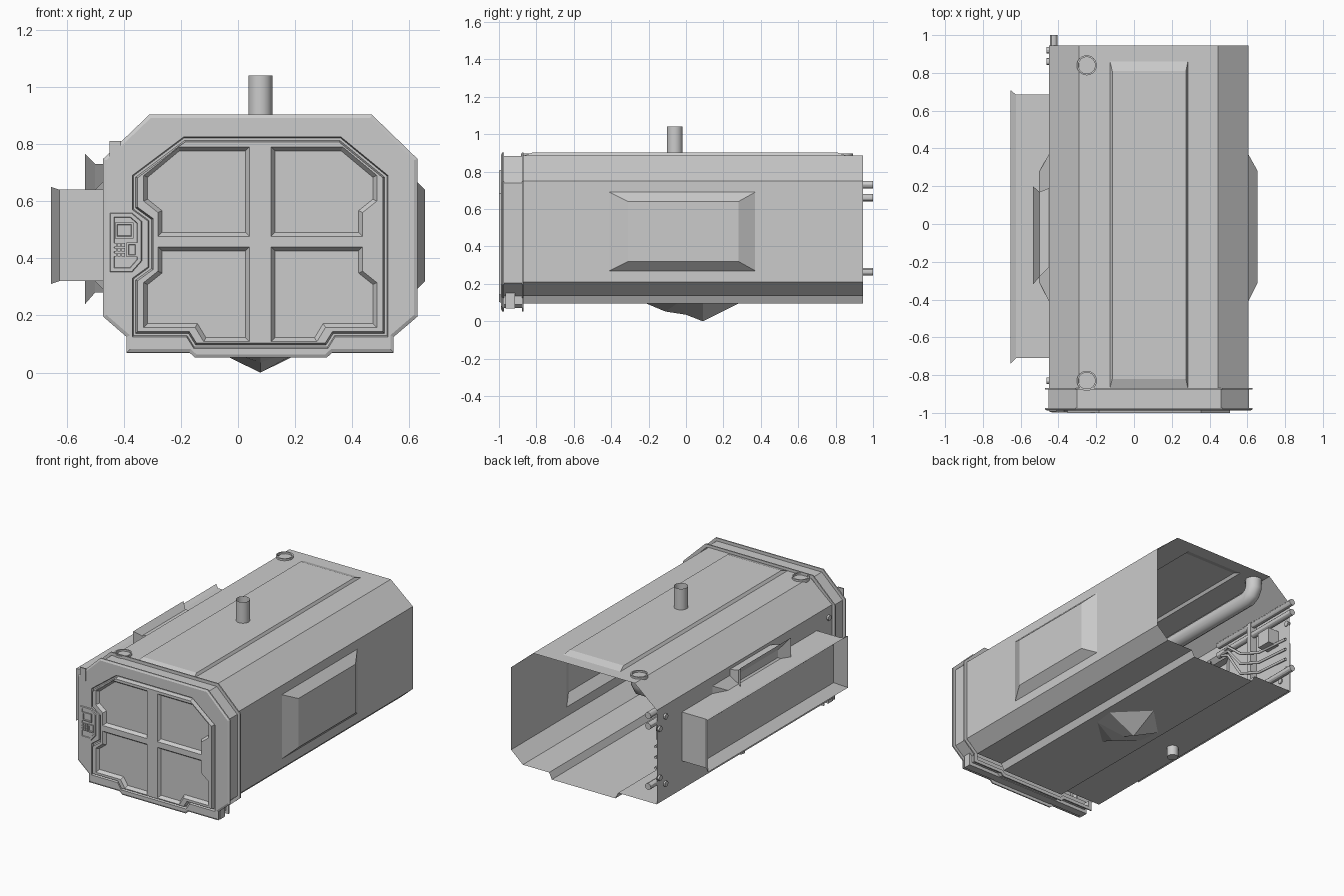
import bpy, bmesh, math
from mathutils import Vector, Matrix

if "Cube" in bpy.data.objects:
    bpy.data.objects.remove(bpy.data.objects["Cube"])

CX = 0.078  # centre line of the hull


def finish(name, bm, smooth=False):
    bmesh.ops.recalc_face_normals(bm, faces=bm.faces[:])
    me = bpy.data.meshes.new(name)
    bm.to_mesh(me)
    bm.free()
    ob = bpy.data.objects.new(name, me)
    bpy.context.collection.objects.link(ob)
    if smooth:
        bpy.ops.object.select_all(action='DESELECT')
        ob.select_set(True)
        bpy.context.view_layer.objects.active = ob
        bpy.ops.object.shade_smooth_by_angle()
    return ob


def loft(bm, loops, cap=False):
    """Bridge closed loops of points in order; returns the vertex loops."""
    vl = [[bm.verts.new(p) for p in lp] for lp in loops]
    for a, b in zip(vl, vl[1:]):
        n = len(a)
        for i in range(n):
            bm.faces.new((a[i], a[(i + 1) % n], b[(i + 1) % n], b[i]))
    if cap:
        bm.faces.new(vl[-1])
    return vl


def fill(bm, loops):
    """Fill a flat front-facing outline with holes."""
    edges = []
    for lp in loops:
        for i in range(len(lp)):
            pair = (lp[i], lp[(i + 1) % len(lp)])
            edges.append(bm.edges.get(pair) or bm.edges.new(pair))
    bmesh.ops.triangle_fill(bm, use_beauty=True, edges=edges, normal=(0, -1, 0))


def inset(poly, d):
    area = sum(a[0] * b[1] - b[0] * a[1] for a, b in zip(poly, poly[1:] + poly[:1]))
    s = 1 if area > 0 else -1
    out = []
    for i, p in enumerate(poly):
        e1 = (Vector(p) - Vector(poly[i - 1])).normalized()
        e2 = (Vector(poly[(i + 1) % len(poly)]) - Vector(p)).normalized()
        n1, n2 = Vector((-e1.y, e1.x)) * s, Vector((-e2.y, e2.x)) * s
        out.append(tuple(Vector(p) + (n1 + n2) * (d / (1 + n1.dot(n2)))))
    return out


def at_y(poly, y):
    return [(p[0], y, p[1]) for p in poly]


def rect_x(x, y0, y1, z0, z1):
    return [(x, y0, z0), (x, y1, z0), (x, y1, z1), (x, y0, z1)]


def rect_z(z, x0, x1, y0, y1):
    return [(x0, y0, z), (x1, y0, z), (x1, y1, z), (x0, y1, z)]


def stepped(name, loops):
    bm = bmesh.new()
    loft(bm, loops, cap=True)
    return finish(name, bm)


def box(name, x0, x1, y0, y1, z0, z1):
    bm = bmesh.new()
    lo, hi = loft(bm, [rect_z(z0, x0, x1, y0, y1), rect_z(z1, x0, x1, y0, y1)], cap=True)
    bm.faces.new(lo)
    return finish(name, bm)


def cylinder(name, pos, r, depth, axis='Z', caps=True, sides=16):
    bm = bmesh.new()
    rot = {'Z': Matrix(), 'X': Matrix.Rotation(math.pi / 2, 4, 'Y'), 'Y': Matrix.Rotation(math.pi / 2, 4, 'X')}[axis]
    bmesh.ops.create_cone(bm, cap_ends=caps, segments=sides, radius1=r, radius2=r, depth=depth,
                          matrix=Matrix.Translation(pos) @ rot)
    return finish(name, bm, True)


def tube(name, pts, r, res=2):
    cu = bpy.data.curves.new(name, 'CURVE')
    cu.dimensions = '3D'
    cu.bevel_depth, cu.bevel_resolution = r, res
    sp = cu.splines.new('POLY')
    sp.points.add(len(pts) - 1)
    for p, c in zip(sp.points, pts):
        p.co = (*c, 1)
        sp.use_smooth = True
    ob = bpy.data.objects.new(name, cu)
    bpy.context.collection.objects.link(ob)
    return ob


# Hull shell, open at the back
Y0, Y1 = -0.87, 0.945
for name, prof in {
    "floor": [(.605, .21), (.52, .135), (.33, .135), (.31, .094), (-.15, .094), (-.17, .135), (-.45, .135)],
    "roof_chamfer_right": [(.605, .75), (.445, .885)],
    "roof_chamfer_left": [(-.45, .75), (-.29, .885)],
}.items():
    bm = bmesh.new()
    rows = [[bm.verts.new((x, y, z)) for x, z in prof] for y in (Y0, Y1)]
    for i in range(len(prof) - 1):
        bm.faces.new((rows[0][i], rows[0][i + 1], rows[1][i + 1], rows[1][i]))
    finish(name, bm)
stepped("roof", [rect_z(.885, -.29, .445, Y0, Y1), rect_z(.885, -.127, .285, -.869, .86),
                 rect_z(.902, -.115, .275, -.82, .81)])
for name, x, s, zb in (("wall_right", .605, 1, .21), ("wall_left", -.45, -1, .135)):
    stepped(name, [rect_x(x, Y0, Y1, zb, .75), rect_x(x, -.41, .37, .27, .69),
                   rect_x(x + .05 * s, -.31, .28, .32, .64)])

# Left side trays with flared rims
stepped("side_tray_long", [rect_x(-.45, -.71, .685, .32, .64), rect_x(-.625, -.71, .685, .32, .64),
                           rect_x(-.655, -.74, .71, .31, .65), rect_x(-.60, -.67, .645, .355, .605)])
stepped("side_tray_short", [rect_x(-.45, -.23, .19, .28, .73), rect_x(-.50, -.28, .17, .28, .73),
                            rect_x(-.535, -.32, .20, .24, .765), rect_x(-.49, -.25, .14, .3, .7)])

# Front frame with two thin flanges, door groove and four recessed door panels
outline = [(-.31, .903), (.468, .903), (.628, .748), (.628, .196), (.545, .125), (.545, .07), (.33, .07), (.31, .052),
           (-.15, .052), (-.17, .07), (-.39, .07), (-.39, .125), (-.472, .196), (-.472, .748)]
door = [(-.19, .825), (.36, .825), (.525, .69), (.525, .125), (.34, .125), (.315, .085), (-.155, .085), (-.18, .125),
        (-.37, .125), (-.37, .33), (-.315, .37), (-.315, .53), (-.37, .57), (-.37, .69)]
upper = [(-.21, .79), (.04, .79), (.04, .477), (-.28, .477), (-.28, .56), (-.33, .60), (-.33, .69)]
lower = [(-.28, .44), (.04, .44), (.04, .108), (-.12, .108), (-.15, .158), (-.33, .158), (-.33, .315), (-.28, .355)]
bm = bmesh.new()
frame = loft(bm, [at_y(inset(outline, d), y) for d, y in (
    (.022, -.868), (0, -.868), (0, -.876), (.02, -.876), (.02, -.974), (0, -.974), (0, -.982), (.012, -.988))])
groove = loft(bm, [at_y(inset(door, d), y) for d, y in ((0, -.988), (.004, -.972), (.012, -.972), (.018, -1.0))])
fill(bm, [frame[-1], groove[0]])
holes = []
for poly in (upper, lower):
    for mirror in (False, True):
        p = [(2 * CX - x, z) for x, z in poly] if mirror else poly
        holes.append(loft(bm, [at_y(p, -1.0), at_y(inset(p, .014), -.98)], cap=True)[0])
fill(bm, [groove[-1]] + holes)
finish("front_frame_and_door", bm)

# Lower sill beam and corner block
box("front_sill", -.39, .545, -.965, -.915, .068, .15)
box("corner_block", -.45, -.41, -.992, -.984, .73, .81)

# Control panel with screen and keys
pad = [(-.45, .56), (-.37, .56), (-.335, .53), (-.335, .39), (-.37, .35), (-.45, .35)]
stepped("control_panel", [at_y(pad, -.985), at_y(inset(pad, .004), -.994), at_y(inset(pad, .016), -.994),
                          at_y(inset(pad, .018), -.990)])


def bezel(name, x0, x1, z0, z1):
    r = [(x0, z0), (x1, z0), (x1, z1), (x0, z1)]
    stepped(name, [at_y(r, -.989), at_y(r, -.998), at_y(inset(r, .007), -.998), at_y(inset(r, .009), -.992)])


bezel("screen", -.43, -.365, .47, .525)
bezel("key_switch", -.39, -.352, .405, .455)
for i in range(3):
    for j in range(3):
        x, z = -.437 + i * .015, .406 + j * .017
        box("key", x, x + .011, -.997, -.989, z, z + .013)

# Exhaust pipe on the roof, open ended
cylinder("roof_pipe", (CX, -.06, .965), .042, .15, caps=False, sides=20)

# Inner duct rising to two roof rings
for y in (-.83, .84):
    bm = bmesh.new()
    circ = lambda r, z: [(-.25 + r * math.cos(t * math.pi / 12), y + r * math.sin(t * math.pi / 12), z) for t in range(24)]
    loft(bm, [circ(.053, .875), circ(.053, .897), circ(.044, .897), circ(.044, .886)])
    finish("roof_ring", bm, True)
half = [(-.25, .84, .885), (-.25, .84, .835), (-.25, .82, .80), (-.25, .785, .78)]
tube("inner_duct", half + [(-.25, .01 - y, z) for _, y, z in reversed(half)], .05, 3)

# Faceted keel under the floor
bm = bmesh.new()
base = [bm.verts.new(p) for p in ((.078, -.21, .094), (.25, -.05, .094), (.27, .09, .094), (.078, .28, .094),
                                  (-.115, .09, .094), (-.095, -.05, .094))]
ridge = [bm.verts.new(p) for p in ((.078, -.11, .052), (.078, 0, .035), (.078, .09, 0))]
for f in ((0, 1, 6), (1, 7, 6), (1, 2, 8, 7), (2, 3, 8), (3, 4, 8), (4, 5, 7, 8), (5, 6, 7), (5, 0, 6)):
    bm.faces.new([(base + ridge)[i] for i in f])
finish("keel", bm)
cylinder("drain_stub", (-.35, -.05, .105), .035, .07)

# Service pipes along the inner left wall
for x, z, start in ((-.425, .73, .3), (-.425, .66, .3), (-.425, .265, .5)):
    cylinder("service_pipe", (x, (start + 1) / 2, z), .021, 1 - start, 'Y', sides=12)
for k, z in enumerate((.36, .43, .5)):
    tube("cable", [(-.43, .93, z), (-.41, .7, z), (-.39, .55, z + .05), (-.40, .42, .6 + k * .03), (-.43, .3, .66)], .009)
box("valve_block", -.449, -.37, .74, .84, .5, .6)
box("pipe_bracket", -.449, -.40, .6, .63, .22, .74)

# Small ports on the outer left wall
for y, z in ((.92, .3), (.86, .24), (.92, .62), (.86, .68), (-.83, .24), (-.83, .68)):
    cylinder("wall_port", (-.452, y, z), .018, .02, 'X', sides=12)
